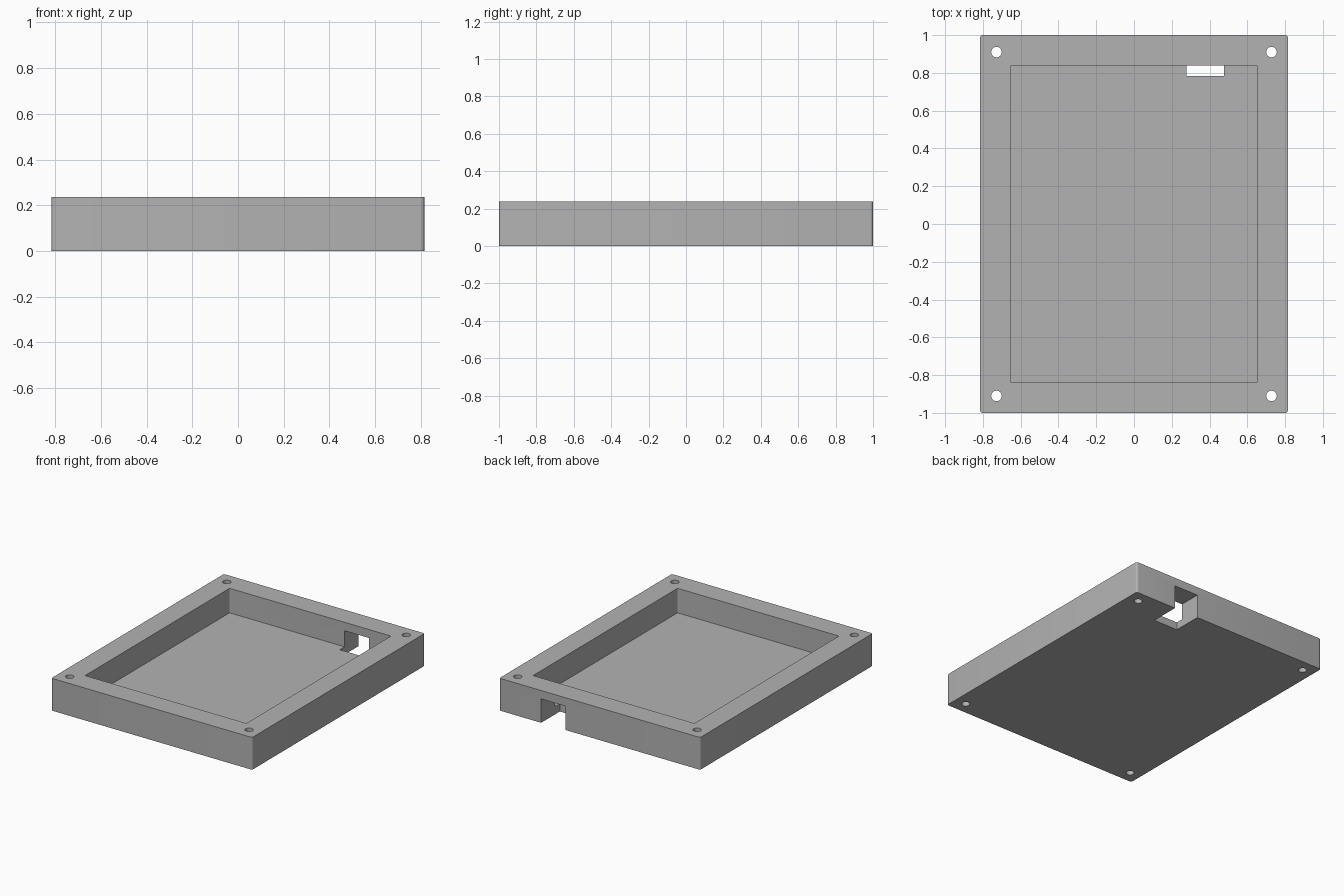
import bpy
import bmesh
from math import radians

HEIGHT = 0.237
FLOOR = 0.057

old = bpy.data.objects.get("Cube")
if old:
    bpy.data.objects.remove(old)

grey = bpy.data.materials.new("light_grey")
grey.use_nodes = True
grey.diffuse_color = (0.45, 0.45, 0.45, 1)
grey.node_tree.nodes["Principled BSDF"].inputs["Base Color"].default_value = grey.diffuse_color


def add_object(name, bm):
    mesh = bpy.data.meshes.new(name)
    bm.to_mesh(mesh)
    bm.free()
    mesh.materials.append(grey)
    obj = bpy.data.objects.new(name, mesh)
    bpy.context.collection.objects.link(obj)
    return obj


def block(name, low, high, radius=0):
    """Box between two corners, with its upright edges rounded."""
    bm = bmesh.new()
    bmesh.ops.create_cube(bm, size=1)
    for v in bm.verts:
        v.co = [a + (b - a) * (c + 0.5) for a, b, c in zip(low, high, v.co)]
    if radius:
        upright = [e for e in bm.edges
                   if abs(e.verts[0].co.z - e.verts[1].co.z) > 0.01]
        bmesh.ops.bevel(bm, geom=upright, offset=radius, segments=5,
                        profile=0.5, affect='EDGES')
    return add_object(name, bm)


def hole(name, x, y):
    bm = bmesh.new()
    bmesh.ops.create_cone(bm, cap_ends=True, segments=32, radius1=0.028,
                          radius2=0.028, depth=1)
    bmesh.ops.translate(bm, verts=bm.verts, vec=(x, y, 0))
    return add_object(name, bm)


# Tray body
tray = block("tray", (-0.815, -1, 0), (0.815, 1, HEIGHT), 0.015)

# Cavity, cable notch in the back wall, and four corner screw holes
cutters = [
    block("cavity_cutter", (-0.655, -0.838, FLOOR), (0.655, 0.838, 0.5), 0.006),
    block("notch_cutter", (0.278, 0.783, -0.1), (0.476, 1.1, 0.175)),
]
cutters += [hole("screw_hole_cutter", x, y)
            for x in (-0.728, 0.728) for y in (-0.91, 0.91)]

bpy.ops.object.select_all(action='DESELECT')
bpy.context.view_layer.objects.active = tray
tray.select_set(True)
for cutter in cutters:
    cutter.hide_render = True
    mod = tray.modifiers.new(cutter.name, 'BOOLEAN')
    mod.operation = 'DIFFERENCE'
    mod.solver = 'EXACT'
    mod.object = cutter
    bpy.ops.object.modifier_apply(modifier=mod.name)
    bpy.data.objects.remove(cutter)

bpy.ops.object.shade_smooth_by_angle(angle=radians(30))
